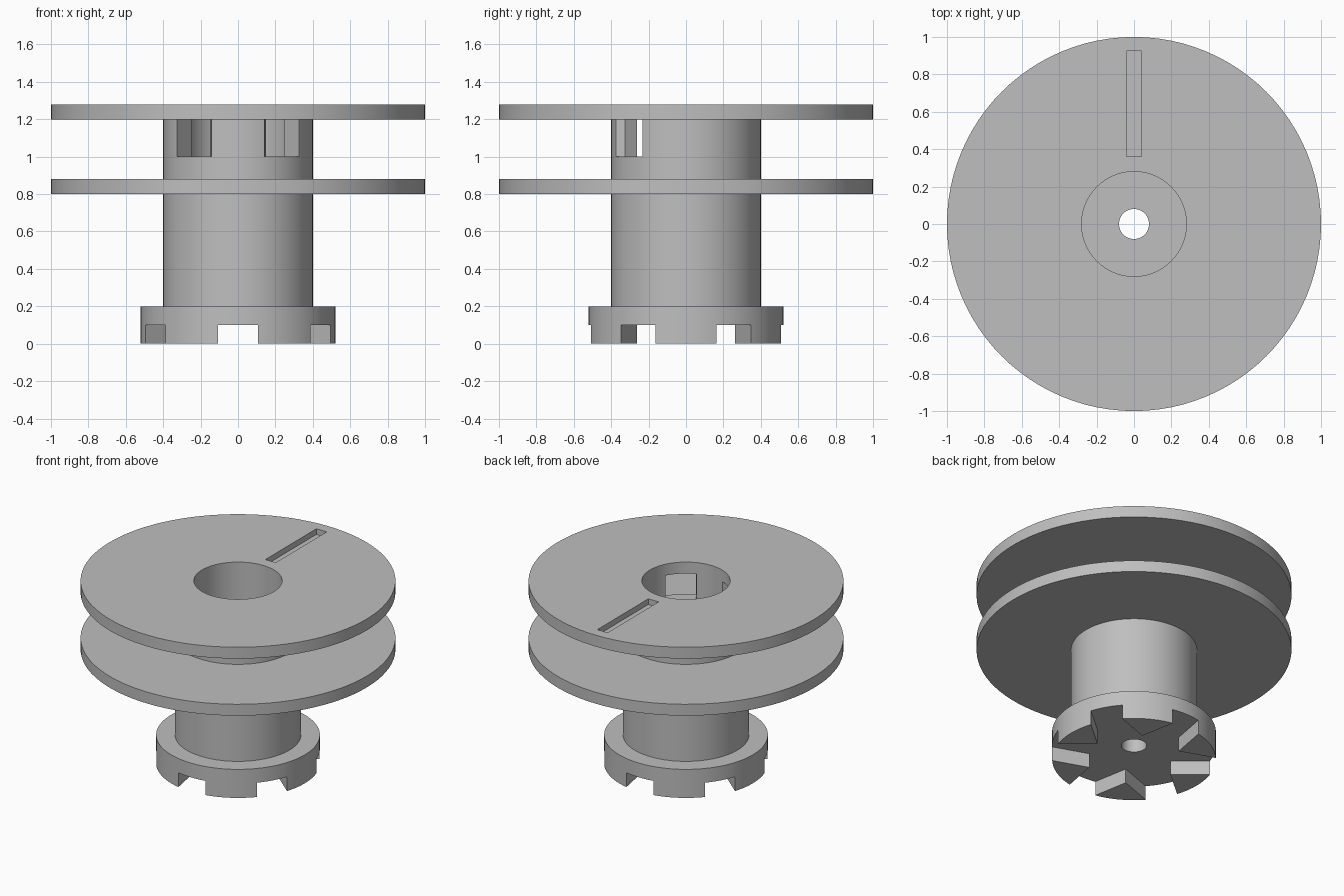
import bpy, bmesh, math
from mathutils import Vector, Matrix

cube = bpy.data.objects.get("Cube")
if cube:
    bpy.data.objects.remove(cube, do_unlink=True)

grey = bpy.data.materials.new("plain grey")
grey.use_nodes = True
GREY = (0.52, 0.52, 0.52, 1)
grey.diffuse_color = GREY
grey.node_tree.nodes["Principled BSDF"].inputs["Base Color"].default_value = GREY


def to_object(bm, name):
    bmesh.ops.recalc_face_normals(bm, faces=bm.faces)
    mesh = bpy.data.meshes.new(name)
    bm.to_mesh(mesh)
    bm.free()
    mesh.materials.append(grey)
    obj = bpy.data.objects.new(name, mesh)
    bpy.context.collection.objects.link(obj)
    return obj


def lathe(name, profile, steps=96):
    """Spin a closed (radius, height) outline around z."""
    bm = bmesh.new()
    verts = [bm.verts.new((r, 0, z)) for r, z in profile]
    edges = [bm.edges.new((a, b)) for a, b in zip(verts, verts[1:] + verts[:1])]
    bmesh.ops.spin(bm, geom=verts + edges, cent=(0, 0, 0), axis=(0, 0, 1),
                   angle=math.tau, steps=steps, use_merge=True)
    bmesh.ops.remove_doubles(bm, verts=bm.verts, dist=1e-5)
    return to_object(bm, name)


def prism(name, outline, z0, z1):
    """Extrude a flat (x, y) outline from z0 to z1."""
    bm = bmesh.new()
    face = bm.faces.new([bm.verts.new((x, y, z0)) for x, y in outline])
    top = bmesh.ops.extrude_face_region(bm, geom=[face])["geom"]
    bmesh.ops.translate(bm, vec=(0, 0, z1 - z0),
                        verts=[g for g in top if isinstance(g, bmesh.types.BMVert)])
    return to_object(bm, name)


def cut(body, cutter):
    cutter.hide_render = True
    mod = body.modifiers.new(cutter.name, "BOOLEAN")
    mod.operation, mod.solver, mod.object = "DIFFERENCE", "EXACT", cutter
    bpy.context.view_layer.objects.active = body
    bpy.ops.object.modifier_apply(modifier=mod.name)
    bpy.data.objects.remove(cutter, do_unlink=True)


# Hollow core with foot and two flanges
spool = lathe("flanged_spool", [
    (0.08, 0), (0.52, 0), (0.52, 0.2), (0.4, 0.2),
    (0.4, 0.8), (1, 0.8), (1, 0.88), (0.4, 0.88),
    (0.4, 1.2), (1, 1.2), (1, 1.28), (0.28, 1.28),
    (0.28, 0.2), (0.08, 0.2)])

# Star-shaped recess under the foot, leaving six pointed teeth
apex, corner = Vector((0.302, 0)), Vector((0.494, 0.163))
tip = apex.lerp(corner, 1.2)
star = []
for k in range(6):
    turn = Matrix.Rotation(math.radians(60 * k), 2)
    star += [turn @ p for p in (Vector((tip.x, -tip.y)), apex, tip)]
cut(spool, prism("teeth_cutter", star, -0.1, 0.1))

# Two mirrored windows through the core wall
window = [(0.134, -0.41), (0.15, -0.326), (0.078, -0.23),
          (0.206, -0.072), (0.386, -0.312), (0.3, -0.42)]
for side in (-1, 1):
    cut(spool, prism("window_cutter", [(side * x, y) for x, y in window], 1.0, 1.2))

# Shallow radial slot in the upper flange
slot = [(-0.04, 0.36), (0.04, 0.36), (0.04, 0.925), (-0.04, 0.925)]
cut(spool, prism("slot_cutter", slot, 1.24, 1.4))

# Smooth round walls, sharp edges
bpy.ops.object.select_all(action="DESELECT")
spool.select_set(True)
bpy.context.view_layer.objects.active = spool
bpy.ops.object.shade_smooth_by_angle(angle=math.radians(15))
